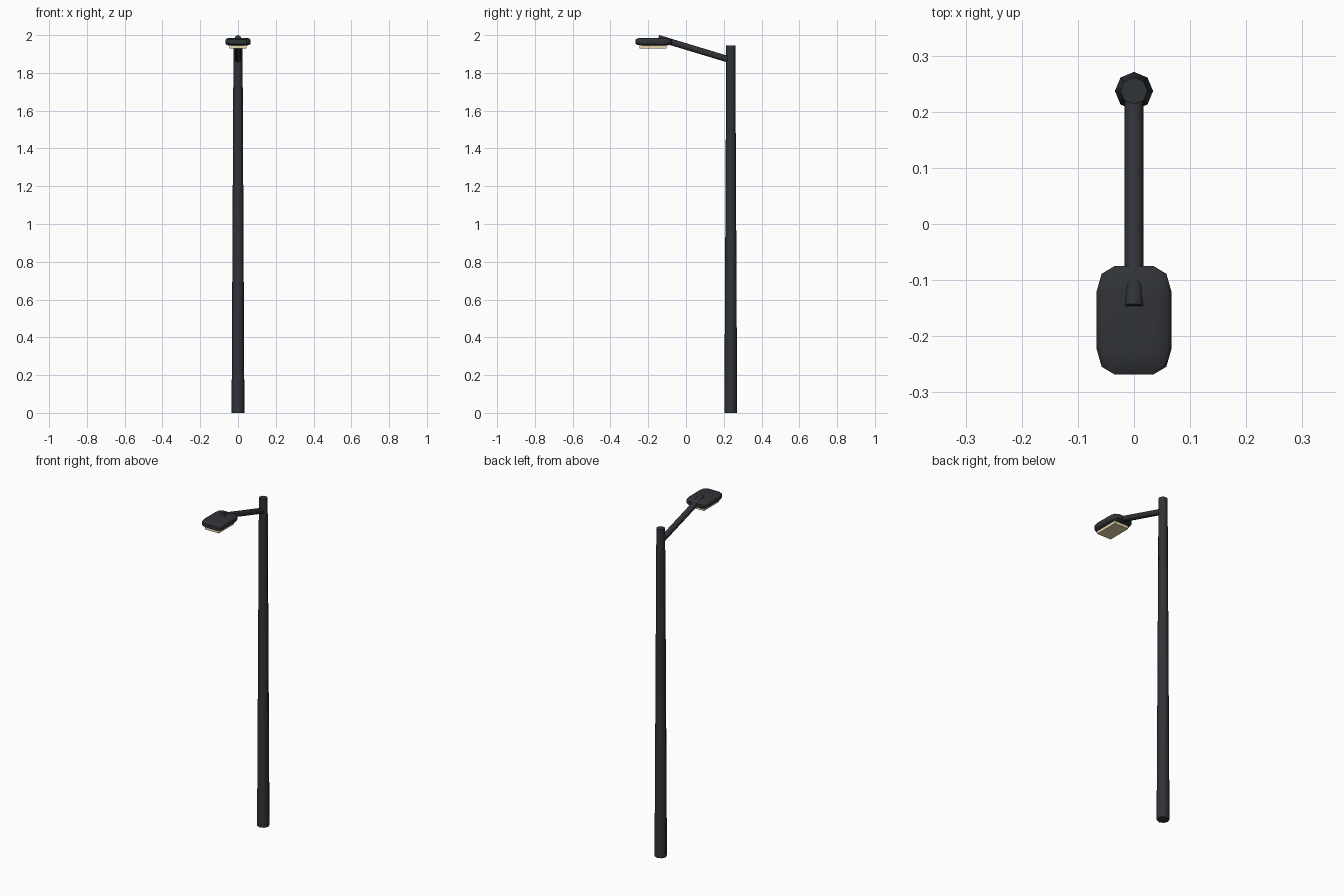
import bpy, math
from mathutils import Vector

if "Cube" in bpy.data.objects:
    bpy.data.objects.remove(bpy.data.objects["Cube"])


def material(name, rgb):
    m = bpy.data.materials.new(name)
    m.diffuse_color = (*rgb, 1)
    m.use_nodes = True
    m.node_tree.nodes["Principled BSDF"].inputs["Base Color"].default_value = m.diffuse_color
    return m


DARK = material("dark_metal", (0.03, 0.033, 0.038))
GLOW = material("warm_lens", (0.8, 0.68, 0.4))


def finish(obj, name, mat, angle=50):
    obj.name = name
    obj.data.materials.append(mat)
    bpy.ops.object.shade_smooth_by_angle(angle=math.radians(angle))
    return obj


def tube(name, a, b, r1, r2):
    a, b = Vector(a), Vector(b)
    d = b - a
    bpy.ops.mesh.primitive_cone_add(vertices=8, radius1=r1, radius2=r2, depth=d.length,
                                    location=(a + b) / 2,
                                    rotation=d.to_track_quat('Z', 'Y').to_euler())
    return finish(bpy.context.object, name, DARK)


def box(name, lo, hi, mat, bevel=0):
    lo, hi = Vector(lo), Vector(hi)
    bpy.ops.mesh.primitive_cube_add(size=1, location=(lo + hi) / 2)
    obj = bpy.context.object
    obj.scale = hi - lo
    if bevel:  # bevel before scaling, so the rounding follows the proportions
        mod = obj.modifiers.new("round", 'BEVEL')
        mod.width, mod.segments = bevel, 2
        bpy.ops.object.modifier_apply(modifier=mod.name)
    bpy.ops.object.transform_apply(location=False, rotation=False, scale=True)
    return finish(obj, name, mat)


# Tapered pole and the rising arm
tube("pole", (0, 0.237, 0), (0, 0.237, 1.945), 0.034, 0.024)
tube("arm", (0, 0.237, 1.868), (0, -0.147, 1.984), 0.017, 0.017)

# Lamp head with the light panel below it
box("lamp_head", (-0.067, -0.268, 1.944), (0.067, -0.075, 1.986), DARK, 0.24)
box("light_panel", (-0.046, -0.246, 1.929), (0.046, -0.102, 1.95), GLOW)
